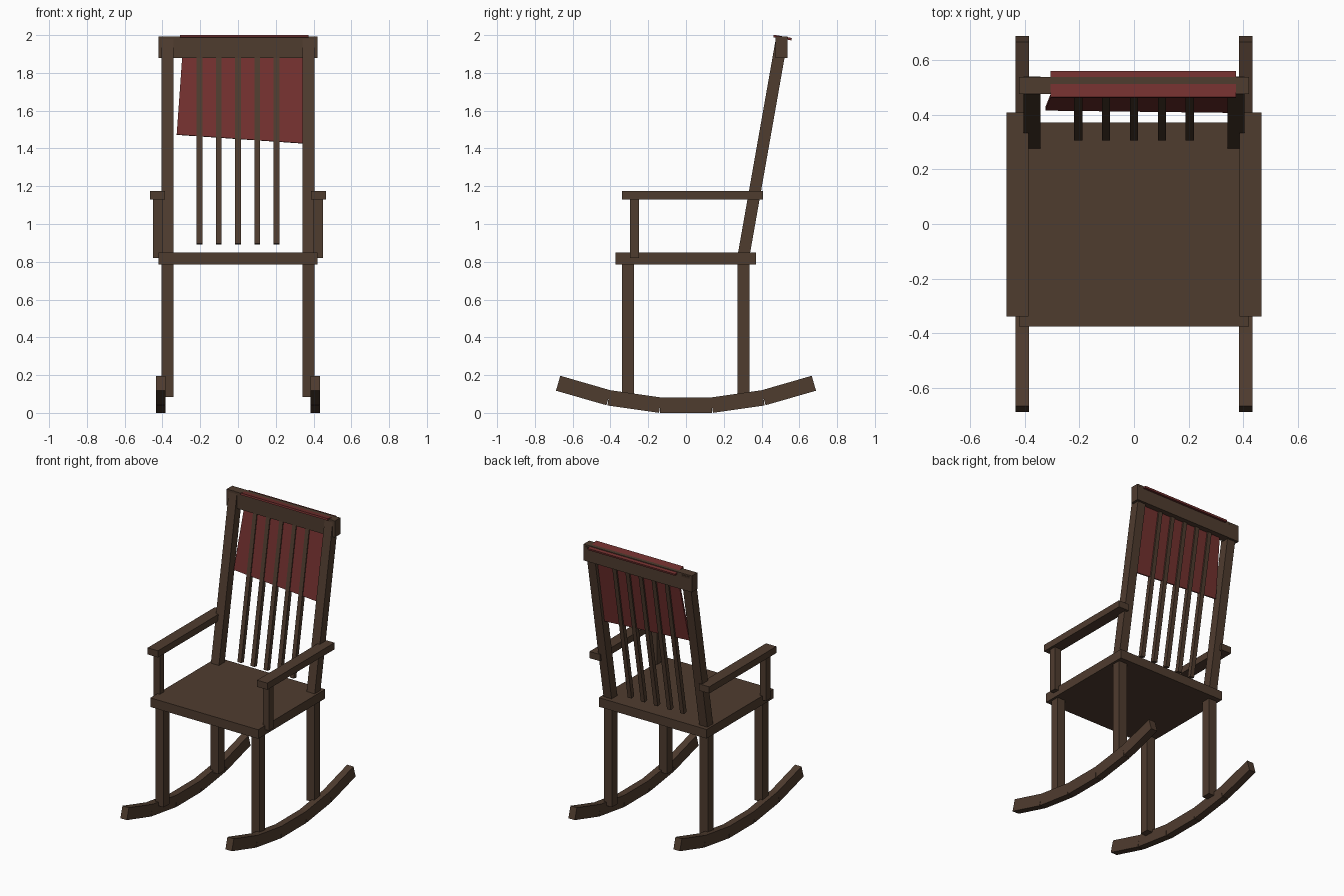
import bpy
from math import radians, atan2, hypot
from mathutils import Matrix, Vector

if "Cube" in bpy.data.objects:
    bpy.data.objects.remove(bpy.data.objects["Cube"])


def material(name, color):
    m = bpy.data.materials.new(name)
    m.diffuse_color = color
    m.use_nodes = True
    m.node_tree.nodes["Principled BSDF"].inputs["Base Color"].default_value = m.diffuse_color
    return m


WOOD = material("dark_wood", (0.078, 0.045, 0.028, 1))
CLOTH = material("red_cloth", (0.17, 0.03, 0.028, 1))
TILT = radians(-10)


def box(name, center, size, rot_x=0.0, rot_y=0.0, mat=WOOD):
    bpy.ops.mesh.primitive_cube_add(size=1)
    ob = bpy.context.object
    ob.name = name
    ob.data.transform(Matrix.Diagonal((*size, 1)))
    ob.matrix_world = (Matrix.Translation(Vector(center))
                       @ Matrix.Rotation(rot_x, 4, 'X')
                       @ Matrix.Rotation(rot_y, 4, 'Y'))
    ob.data.materials.append(mat)
    return ob


def back_y(z):
    """Depth of the reclined back's centre plane at height z."""
    return 0.307 + 0.176 * (z - 0.843)


# seat
box("seat", (0, -0.002, 0.817), (0.84, 0.745, 0.064))

# rocker centre line: (y, z) points
path = [(-0.677, 0.157), (-0.41, 0.08), (-0.137, 0.041),
        (0.137, 0.041), (0.41, 0.08), (0.677, 0.157)]

for side, s in (("left", -1), ("right", 1)):
    # legs
    box(f"front_leg_{side}", (s * 0.373, -0.307, 0.437), (0.063, 0.063, 0.704))
    box(f"back_leg_{side}", (s * 0.373, 0.304, 0.437), (0.063, 0.063, 0.704))
    # curved rocker made of straight segments
    for i, ((y0, z0), (y1, z1)) in enumerate(zip(path, path[1:])):
        box(f"rocker_{side}_{i + 1}", (s * 0.409, (y0 + y1) / 2, (z0 + z1) / 2),
            (0.05, hypot(y1 - y0, z1 - z0), 0.082), rot_x=atan2(z1 - z0, y1 - y0))
    # reclined back post
    box(f"back_post_{side}", (s * 0.373, back_y(1.405), 1.405),
        (0.063, 0.063, 1.185), rot_x=TILT)
    # armrest and its support
    box(f"armrest_{side}", (s * 0.426, 0.034, 1.152), (0.08, 0.746, 0.047))
    box(f"arm_support_{side}", (s * 0.425, -0.273, 0.98), (0.048, 0.048, 0.32))

# top rail
box("top_rail", (0, 0.506, 1.936), (0.842, 0.062, 0.115))

# back slats
for i in range(5):
    box(f"back_slat_{i + 1}", ((i - 2) * 0.102, back_y(1.405) + 0.005, 1.405),
        (0.03, 0.03, 1.04), rot_x=TILT)

# cloth draped over the back: hanging panel and folded top strip
box("cloth_panel", (0.032, back_y(1.695) + 0.003, 1.695), (0.68, 0.012, 0.5),
    rot_x=TILT, rot_y=radians(4), mat=CLOTH)
box("cloth_top", (0.034, 0.511, 1.987), (0.68, 0.098, 0.013), rot_x=TILT, mat=CLOTH)
